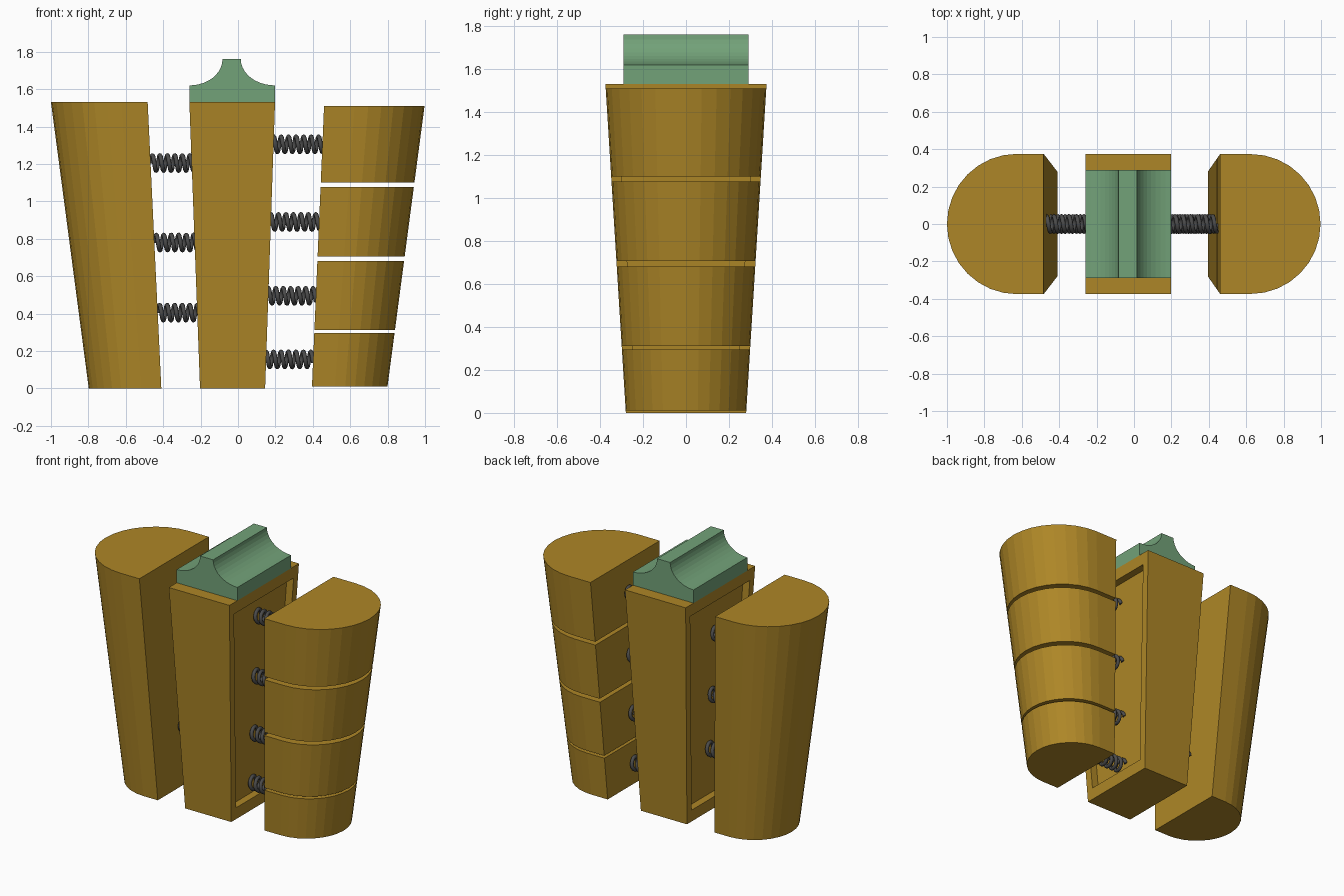
import bpy, bmesh
from math import sin, cos, pi, tau

if "Cube" in bpy.data.objects:
    bpy.data.objects.remove(bpy.data.objects["Cube"])


def material(name, rgb):
    m = bpy.data.materials.new(name)
    m.diffuse_color = (*rgb, 1)
    m.use_nodes = True
    m.node_tree.nodes["Principled BSDF"].inputs["Base Color"].default_value = m.diffuse_color
    return m


GOLD = material("gold", (0.42, 0.24, 0.02))
GREEN = material("green", (0.17, 0.36, 0.19))
STEEL = material("dark_steel", (0.07, 0.07, 0.07))
H = 1.53


def lerp(a, b, z):
    return a + (b - a) * z / H


def link(name, data, mat):
    ob = bpy.data.objects.new(name, data)
    data.materials.append(mat)
    bpy.context.collection.objects.link(ob)
    return ob


def loft(bottom, top):
    """Closed solid between two matching rings of points."""
    bm = bmesh.new()
    a = [bm.verts.new(p) for p in bottom]
    b = [bm.verts.new(p) for p in top]
    n = len(a)
    bm.faces.new(a)
    bm.faces.new(b)
    for i in range(n):
        j = (i + 1) % n
        bm.faces.new((a[i], a[j], b[j], b[i]))
    bmesh.ops.recalc_face_normals(bm, faces=bm.faces)
    return bm


def finish(name, bm, mat):
    me = bpy.data.meshes.new(name)
    bm.to_mesh(me)
    bm.free()
    return link(name, me, mat)


def d_ring(z, side, flat):
    """Tapered D outline: flat inner side, round outer side."""
    r = lerp(0.28, 0.375, z)
    cx = lerp(0.798, 1.0, z) - r
    pts = [(side * lerp(*flat, z), r, z), (side * lerp(*flat, z), -r, z)]
    n = 16
    for i in range(n + 1):
        t = -pi / 2 + pi * i / n
        pts.append((side * (cx + r * cos(t)), r * sin(t), z))
    return pts


# Solid left half and sliced right half
LEFT, RIGHT = (0.41, 0.483), (0.395, 0.461)
finish("left_half", loft(d_ring(0, -1, LEFT), d_ring(H, -1, LEFT)), GOLD)
slices = [(0.01, 0.295), (0.312, 0.682), (0.706, 1.077), (1.10, 1.51)]
for i, (z0, z1) in enumerate(slices):
    finish(f"right_slice_{i + 1}", loft(d_ring(z0, 1, RIGHT), d_ring(z1, 1, RIGHT)), GOLD)


# Centre block with a shallow recess on both sides
def core_ring(z):
    l, r, y = lerp(-0.203, -0.26, z), lerp(0.145, 0.198, z), lerp(0.28, 0.375, z)
    return [(l, -y, z), (r, -y, z), (r, y, z), (l, y, z)]


DEPTH = 0.05
bm = loft(core_ring(0), core_ring(H))
sides = [f for f in bm.faces if abs(f.normal.x) > 0.9]
bmesh.ops.inset_individual(bm, faces=sides, thickness=0.05, use_even_offset=True)
for f in sides:
    sx = 1 if f.normal.x > 0 else -1
    for v in f.verts:
        dz = 0.03 if v.co.z < H / 2 else -0.03
        v.co.z += dz
        v.co.x += dz * sx * 0.036
for f in bmesh.ops.extrude_discrete_faces(bm, faces=sides)["faces"]:
    for v in f.verts:
        v.co.x -= DEPTH if f.normal.x > 0 else -DEPTH
finish("centre_block", bm, GOLD)

# Green top cap with two concave flanks
L, R, TL, TR, Z1, Z2 = -0.26, 0.198, -0.083, 0.015, 1.62, 1.76
N = 10
arc = [i / N * pi / 2 for i in range(N + 1)]
prof = [(L, H), (R, H)]
prof += [(R - (R - TR) * sin(t), Z2 - (Z2 - Z1) * cos(t)) for t in arc]
prof += [(L + (TL - L) * sin(t), Z2 - (Z2 - Z1) * cos(t)) for t in reversed(arc)]
finish("top_cap", loft([(x, -0.29, z) for x, z in prof],
                       [(x, 0.29, z) for x, z in prof]), GREEN)


# Coil springs
def spring(name, x0, x1, z):
    cu = bpy.data.curves.new(name, 'CURVE')
    cu.dimensions = '3D'
    cu.bevel_depth = 0.012
    cu.bevel_resolution = 2
    cu.use_fill_caps = True
    n = round((x1 - x0) / 0.04 * 16)
    sp = cu.splines.new('POLY')
    sp.points.add(n)
    for i, p in enumerate(sp.points):
        t = tau * i / 16
        p.co = (x0 + (x1 - x0) * i / n, 0.041 * cos(t), z + 0.041 * sin(t), 1)
    link(name, cu, STEEL)


for i, z in enumerate((0.405, 0.78, 1.205)):
    spring(f"left_spring_{i + 1}", -lerp(*LEFT, z), lerp(-0.203, -0.26, z) + DEPTH, z)
for i, z in enumerate((0.155, 0.495, 0.89, 1.305)):
    spring(f"right_spring_{i + 1}", lerp(0.145, 0.198, z) - DEPTH, lerp(*RIGHT, z), z)
